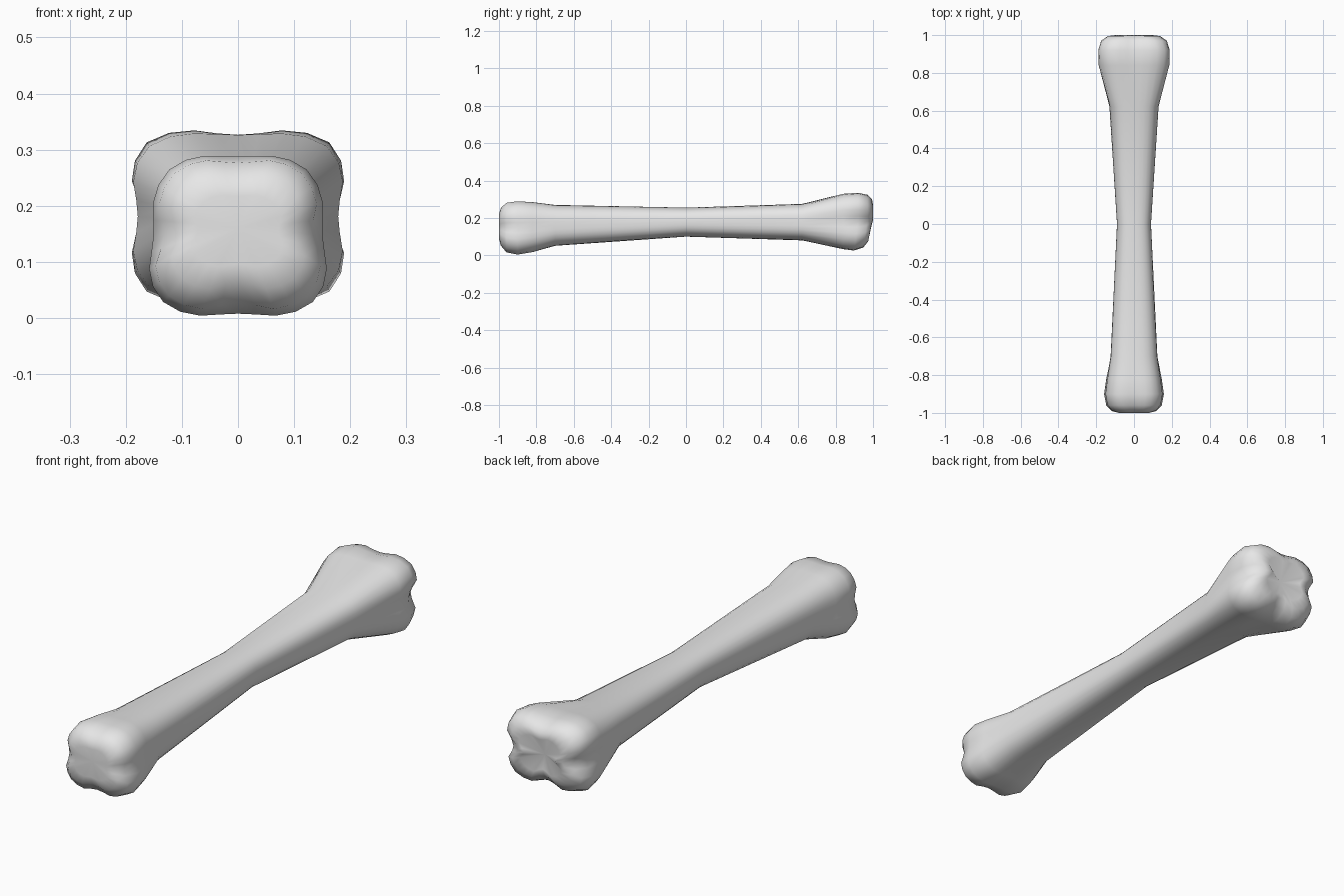
import bpy
import bmesh
import math

default_cube = bpy.data.objects.get("Cube")
if default_cube:
    bpy.data.objects.remove(default_cube, do_unlink=True)

SIDES = 32

# Rings along the bone: y, half width, bottom, top, squareness, groove depth
FRONT_END = [
    (-1.00, .08, .09, .22, 3, .10),
    (-.99, .118, .05, .255, 3.2, .15),
    (-.96, .146, .014, .283, 3.3, .10),
    (-.90, .157, .002, .291, 3.4, .04),
    (-.82, .146, .015, .286, 3.2, .03),
    (-.70, .125, .05, .27, 2.8, .01),
]
SHAFT = [(0, .09, .10, .255, 2.3, 0)]
BACK_END = [
    (.62, .13, .08, .275, 2.7, 0),
    (.84, .188, .032, .33, 4, .05),
    (.92, .19, .025, .335, 4.5, .11),
    (.97, .175, .04, .325, 4, .18),
    (.995, .14, .07, .30, 3.5, .25),
    (1.00, .10, .10, .27, 3, .25),
]


def ring_points(y, half_width, bottom, top, squareness, groove):
    """Rounded square outline, grooved at the middle of each side into four knobs."""
    middle, half_height = (top + bottom) / 2, (top - bottom) / 2
    points = []
    for i in range(SIDES):
        angle = math.tau * i / SIDES
        c, s = math.cos(angle), math.sin(angle)
        radius = (abs(c) ** squareness + abs(s) ** squareness) ** (-1 / squareness)
        # The top groove is shallower than the others
        share = 0.5 if s > 0.7 else 1
        radius *= 1 - groove * share * max(0, math.cos(4 * angle))
        # The front knobs are wider below, the lower back knobs end sooner
        taper = 1 - 0.06 * s if y < -0.8 else 1
        setback = 0.025 * max(0, -s) if y > 0.9 else 0
        points.append((half_width * radius * c * taper, y - setback,
                       middle + half_height * radius * s))
    return points


def build_bone(name, rings, front_centre, back_centre):
    bm = bmesh.new()
    loops = [[bm.verts.new(p) for p in ring_points(*ring)] for ring in rings]
    # Skin between neighbouring rings
    for near, far in zip(loops, loops[1:]):
        for i in range(SIDES):
            j = (i + 1) % SIDES
            bm.faces.new((near[i], near[j], far[j], far[i]))
    # Slightly hollow end faces
    for loop, centre in ((loops[0], front_centre), (loops[-1], back_centre)):
        hub = bm.verts.new(centre)
        for i in range(SIDES):
            bm.faces.new((loop[i], loop[(i + 1) % SIDES], hub))
    bmesh.ops.recalc_face_normals(bm, faces=bm.faces)
    mesh = bpy.data.meshes.new(name)
    bm.to_mesh(mesh)
    bm.free()
    obj = bpy.data.objects.new(name, mesh)
    bpy.context.collection.objects.link(obj)
    return obj


bone = build_bone("bone", FRONT_END + SHAFT + BACK_END,
                  (0, -.99, .16), (0, .96, .18))

# Plain light grey surface
grey = bpy.data.materials.new("light grey")
grey.use_nodes = True
colour = (.8, .8, .8, 1)
grey.diffuse_color = colour
grey.node_tree.nodes["Principled BSDF"].inputs["Base Color"].default_value = colour
bone.data.materials.append(grey)

# Smooth shading with the sharpest creases kept
bpy.ops.object.select_all(action="DESELECT")
bone.select_set(True)
bpy.context.view_layer.objects.active = bone
bpy.ops.object.shade_smooth_by_angle(angle=math.radians(50))
